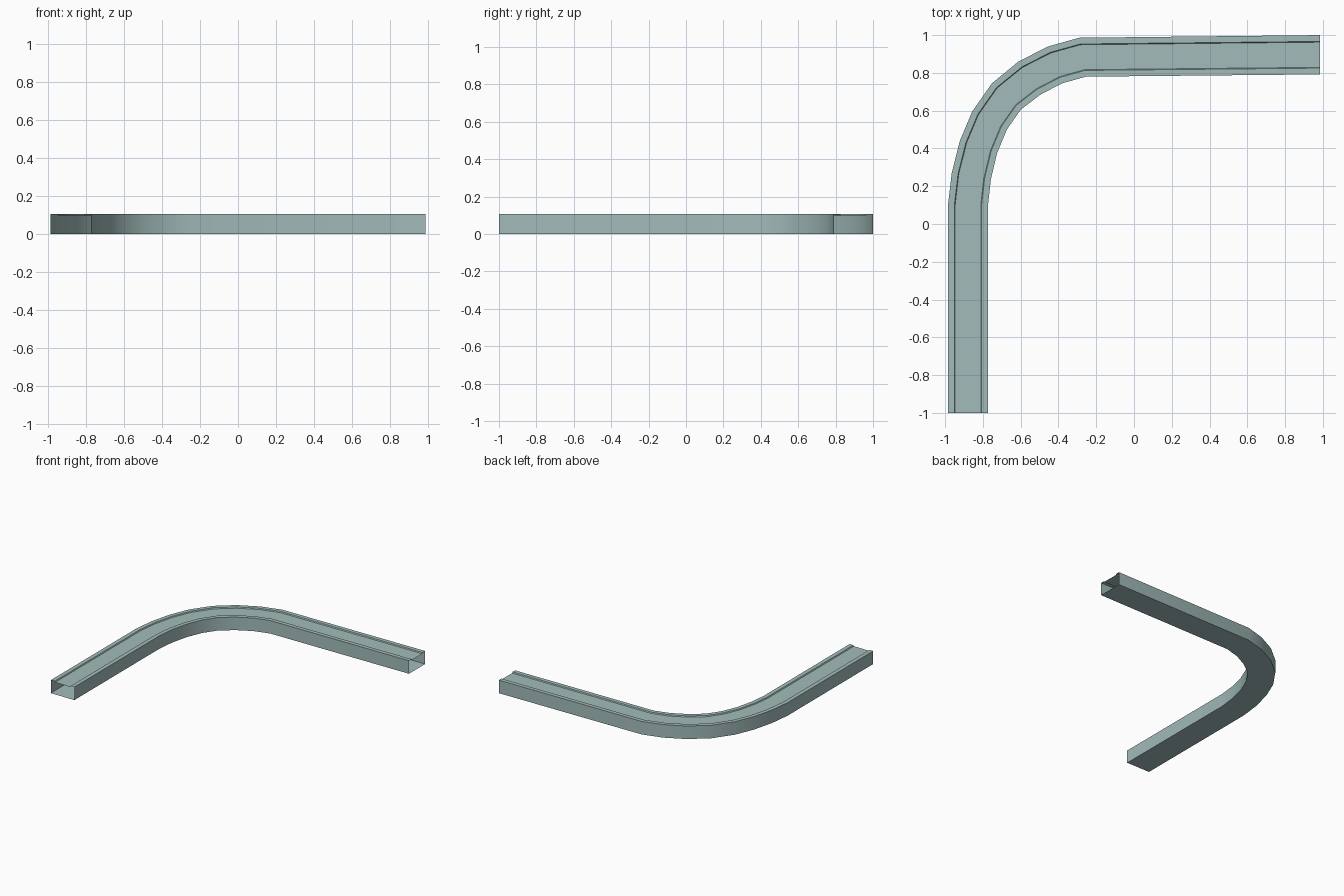
import bpy, bmesh

if "Cube" in bpy.data.objects:
    bpy.data.objects.remove(bpy.data.objects["Cube"])

# One flat colour for the whole piece
mat = bpy.data.materials.new("pale_grey_green")
mat.diffuse_color = (0.36, 0.50, 0.49, 1.0)
mat.use_nodes = True
mat.node_tree.nodes["Principled BSDF"].inputs["Base Color"].default_value = mat.diffuse_color

# Outer and inner edge of the bent track, matched station by station
outer = [(-0.985, -1.0), (-0.985, 0.10), (-0.965, 0.27), (-0.922, 0.44),
         (-0.857, 0.595), (-0.752, 0.745), (-0.612, 0.86), (-0.455, 0.94),
         (-0.29, 0.986), (0.985, 1.0)]
inner = [(-0.773, -1.0), (-0.773, 0.10), (-0.758, 0.235), (-0.725, 0.375),
         (-0.673, 0.50), (-0.60, 0.605), (-0.495, 0.685), (-0.38, 0.745),
         (-0.255, 0.78), (0.985, 0.792)]

# Cross-section: fraction across the width, height (raised rims, shallow bed)
H, DIP, RIM = 0.106, 0.008, 0.16
profile = [(0, 0), (0, H), (RIM, H), (RIM + 0.02, H - DIP),
           (1 - RIM - 0.02, H - DIP), (1 - RIM, H), (1, H), (1, 0)]

# Sweep the section along the bend, leaving both ends open
bm = bmesh.new()
rings = []
for (ox, oy), (ix, iy) in zip(outer, inner):
    rings.append([bm.verts.new((ox + (ix - ox) * t, oy + (iy - oy) * t, z))
                  for t, z in profile])
n = len(profile)
for a, b in zip(rings, rings[1:]):
    for j in range(n):
        k = (j + 1) % n
        bm.faces.new((a[j], a[k], b[k], b[j]))

mesh = bpy.data.meshes.new("curved_channel")
bm.to_mesh(mesh)
bm.free()
mesh.materials.append(mat)
channel = bpy.data.objects.new("curved_channel", mesh)
bpy.context.collection.objects.link(channel)

# Smooth along the bend, crisp along the section edges
bpy.context.view_layer.objects.active = channel
channel.select_set(True)
bpy.ops.object.shade_smooth_by_angle(angle=0.5)
